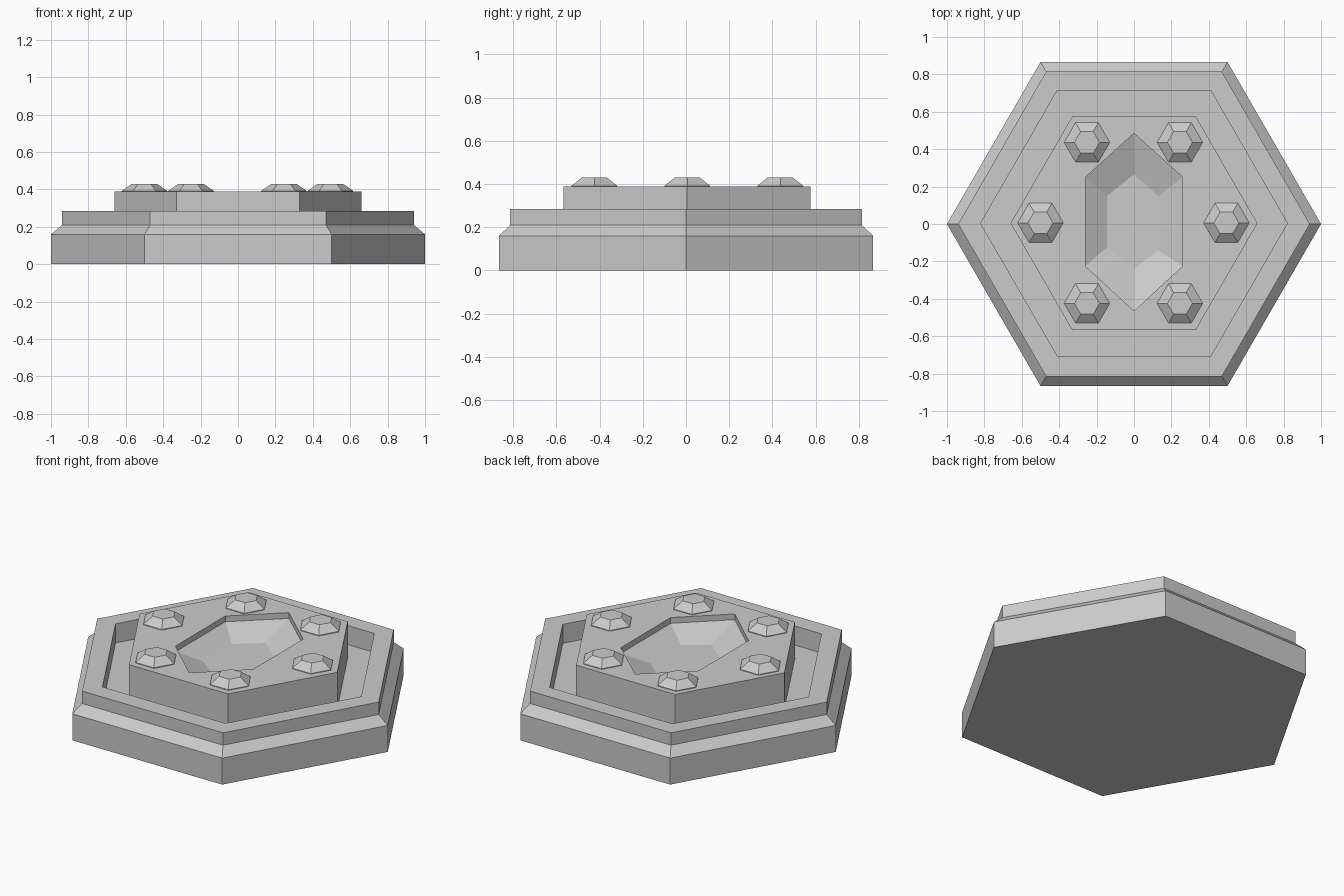
import bpy, bmesh
from math import cos, sin, radians

if "Cube" in bpy.data.objects:
    bpy.data.objects.remove(bpy.data.objects["Cube"])


def hexagon(r, z, cx=0.0, cy=0.0):
    return [(cx + r * cos(radians(60 * i)), cy + r * sin(radians(60 * i)), z)
            for i in range(6)]


def loft(name, rings):
    """Skin six-sided rings from the bottom cap to the last cap."""
    bm = bmesh.new()
    loops = [[bm.verts.new(p) for p in ring] for ring in rings]
    for a, b in zip(loops, loops[1:]):
        for i in range(6):
            j = (i + 1) % 6
            bm.faces.new((a[i], a[j], b[j], b[i]))
    bm.faces.new(loops[0][::-1])
    bm.faces.new(loops[-1])
    bmesh.ops.recalc_face_normals(bm, faces=bm.faces)
    mesh = bpy.data.meshes.new(name)
    bm.to_mesh(mesh)
    bm.free()
    ob = bpy.data.objects.new(name, mesh)
    bpy.context.collection.objects.link(ob)
    return ob


TOP, FLOOR, CY = 0.388, 0.17, 0.004

# Stepped base with a sunken channel inside its rim
base = [hexagon(r, z) for r, z in
        [(1, 0), (1, 0.16), (0.94, 0.21), (0.94, 0.285)]]
base += [hexagon(0.82, z, 0, CY) for z in (0.285, FLOOR)]
loft("stepped_base", base)

# Raised centre plate with a faceted gem-shaped socket
outline = [(0.26, 0.25), (0, 0.485), (-0.26, 0.25),
           (-0.26, -0.225), (0, -0.465), (0.26, -0.225)]
pit = [(0.13, 0.15), (0, 0.265), (-0.145, 0.15),
       (-0.145, -0.125), (0, -0.24), (0.13, -0.14)]
loft("centre_plate", [
    hexagon(0.66, FLOOR, 0, CY),
    hexagon(0.66, TOP, 0, CY),
    [(x, y, TOP) for x, y in outline],
    [(x, y, TOP - 0.035) for x, y in outline],
    [(x, y, TOP - 0.1) for x, y in pit],
])

# Six bevelled studs around the socket
for i, (x, y, _) in enumerate(hexagon(0.497, 0, -0.003, CY + 0.002)):
    loft(f"stud_{i + 1}", [hexagon(0.122, TOP - 0.01, x, y),
                           hexagon(0.122, TOP + 0.004, x, y),
                           hexagon(0.067, 0.43, x, y)])
